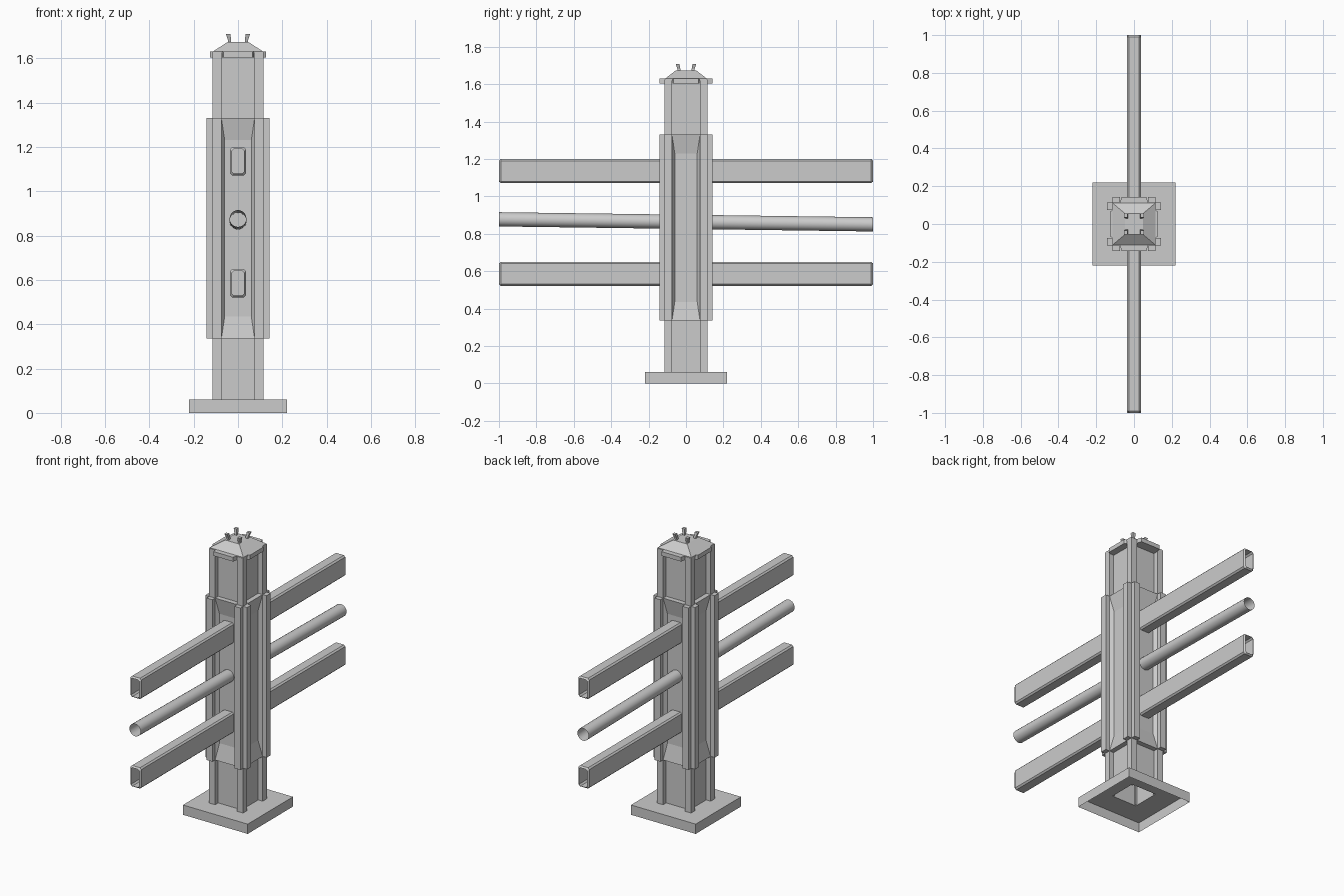
import bpy, bmesh, math
from mathutils import Matrix, Vector

if "Cube" in bpy.data.objects:
    bpy.data.objects.remove(bpy.data.objects["Cube"])


def loft(name, rings, cap_start=False, cap_end=False, smooth=False):
    """Skin a list of equally sized point rings."""
    bm = bmesh.new()
    rows = [[bm.verts.new(p) for p in ring] for ring in rings]
    n = len(rows[0])
    for a, b in zip(rows, rows[1:]):
        for i in range(n):
            j = (i + 1) % n
            bm.faces.new((a[i], a[j], b[j], b[i]))
    if cap_start:
        bm.faces.new(rows[0][::-1])
    if cap_end:
        bm.faces.new(rows[-1])
    bmesh.ops.recalc_face_normals(bm, faces=bm.faces)
    me = bpy.data.meshes.new(name)
    bm.to_mesh(me)
    bm.free()
    if smooth:
        for p in me.polygons:
            p.use_smooth = True
    ob = bpy.data.objects.new(name, me)
    bpy.context.collection.objects.link(ob)
    return ob


def rect(hx, hy, z, cx=0, cy=0):
    return [(cx - hx, cy - hy, z), (cx + hx, cy - hy, z),
            (cx + hx, cy + hy, z), (cx - hx, cy + hy, z)]


def box(name, x0, x1, y0, y1, z0, z1, bottom=True):
    cx, cy, hx, hy = (x0 + x1) / 2, (y0 + y1) / 2, abs(x1 - x0) / 2, abs(y1 - y0) / 2
    return loft(name, [rect(hx, hy, z0, cx, cy), rect(hx, hy, z1, cx, cy)], bottom, True)


CORE, INNER, OUTER, WRAP = 0.085, 0.075, 0.115, 0.142
Z0, Z1 = 0.335, 1.33

# Hollow base plate and the square core standing in it
loft("base_plate", [rect(.22, .22, 0), rect(.22, .22, .06), rect(CORE, CORE, .06)])
loft("post_core", [rect(CORE, CORE, .06), rect(CORE, CORE, 1.625)])

# Corner posts, their outer boards and the cap horns
for sx in (-1, 1):
    for sy in (-1, 1):
        a, b = sorted((sx * INNER, sx * OUTER))
        c, d = sorted((sy * INNER, sy * OUTER))
        box("corner_post", a, b, c, d, .06, 1.625, bottom=False)
        box("side_board", sx * OUTER, sx * WRAP, c, d, Z0, Z1)
        box("face_board", a, b, sy * OUTER, sy * WRAP, Z0, Z1)
        loft("cap_horn", [rect(.007, .008, 1.66, sx * .037, sy * .036),
                          rect(.007, .008, 1.68, sx * .038, sy * .038),
                          rect(.010, .010, 1.708, sx * .044, sy * .045)], True, True)

# Recessed panels and cap tabs on the four faces
for k in range(4):
    turn = Matrix.Rotation(k * math.pi / 2, 4, 'Z')

    def frame(hx, y, z0, z1):
        return [turn @ Vector(p) for p in ((-hx, -y, z0), (hx, -y, z0), (hx, -y, z1), (-hx, -y, z1))]

    loft("recessed_panel", [frame(INNER, CORE, Z0, Z1), frame(INNER, OUTER, Z0, Z1),
                            frame(.06, .094, .435, 1.23)], False, True)
    reach = .143 if k % 2 == 0 else .127
    loft("cap_tab", [frame(.073, CORE, 1.603, 1.629), frame(.073, OUTER, 1.603, 1.629),
                     frame(.066, reach, 1.603, 1.629)], False, True)

# Sloped cap
loft("cap", [rect(.115, .112, 1.62), rect(.115, .112, 1.629), rect(.048, .056, 1.672)], True, True)


# Bevelled hollow rails
def rail_ring(y, zc, hx, hz, c=.009):
    pts = ((-hx, -hz + c), (-hx + c, -hz), (hx - c, -hz), (hx, -hz + c),
           (hx, hz - c), (hx - c, hz), (-hx + c, hz), (-hx, hz - c))
    return [(x, y, zc + z) for x, z in pts]


for name, zc in (("lower_rail", .585), ("upper_rail", 1.135)):
    loft(name, [rail_ring(y, zc, .036 - s, .064 - s)
                for y, s in ((-1, .008), (-.99, 0), (.99, 0), (1, .008))])

# Slightly tilted open pipe between the rails
loft("middle_pipe", [[(.038 * math.cos(t * math.tau / 20), y, z + .038 * math.sin(t * math.tau / 20))
                      for t in range(20)] for y, z in ((-1, .877), (1, .85))], smooth=True)
